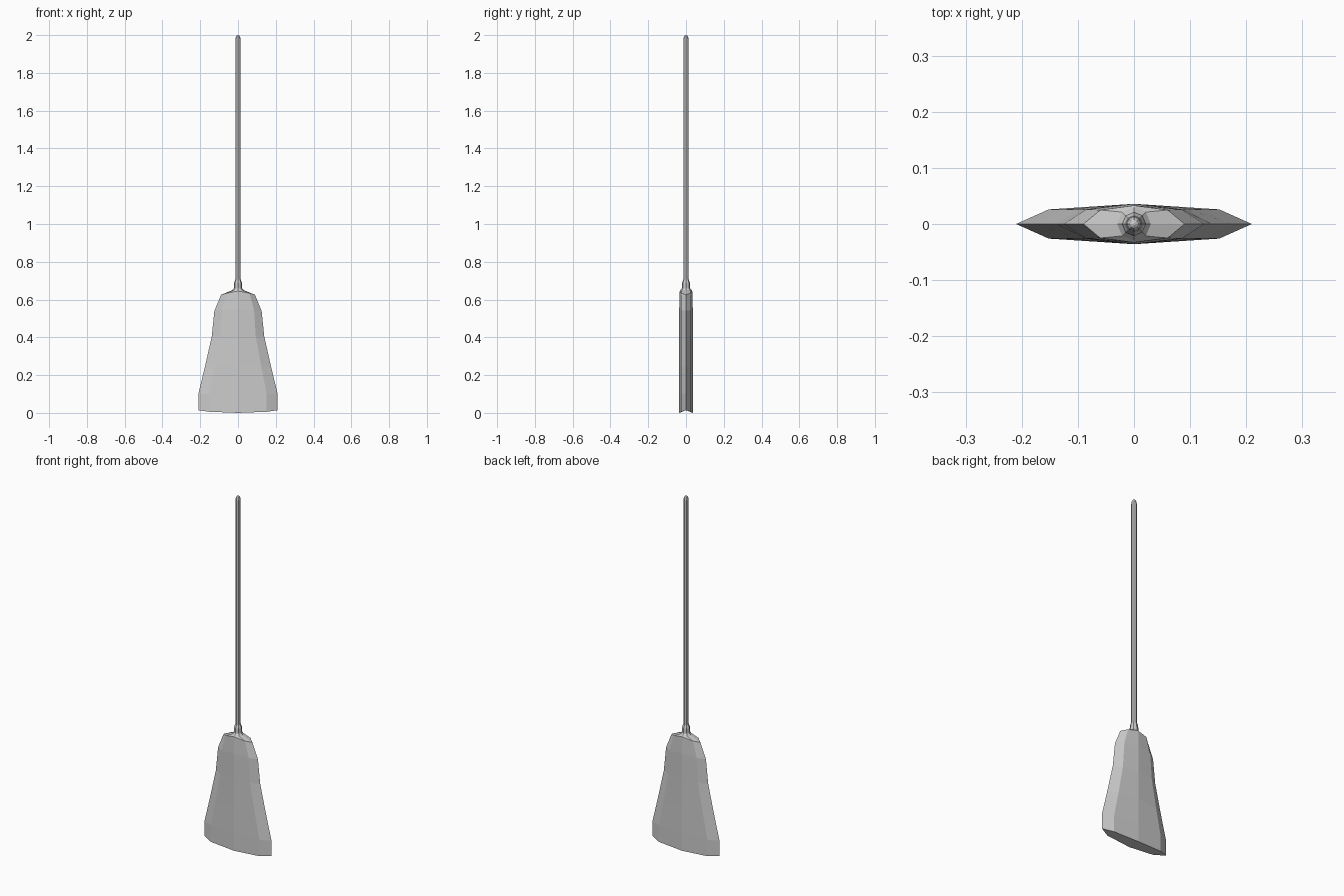
import bpy, bmesh
from math import cos, sin, pi

if "Cube" in bpy.data.objects:
    bpy.data.objects.remove(bpy.data.objects["Cube"])


def loft(name, rings):
    """Skin a stack of equal-sized rings and cap both ends."""
    bm = bmesh.new()
    loops = [[bm.verts.new(p) for p in ring] for ring in rings]
    n = len(loops[0])
    for a, b in zip(loops, loops[1:]):
        for i in range(n):
            j = (i + 1) % n
            bm.faces.new((a[i], a[j], b[j], b[i]))
    bm.faces.new(loops[0][::-1])
    bm.faces.new(loops[-1])
    bmesh.ops.recalc_face_normals(bm, faces=bm.faces)
    mesh = bpy.data.meshes.new(name)
    bm.to_mesh(mesh)
    bm.free()
    obj = bpy.data.objects.new(name, mesh)
    bpy.context.collection.objects.link(obj)
    return obj


def head_ring(tip_x, mid_x, mid_y, y, tip_z, mid_z, z):
    """Flattened eight-sided section, symmetric in x and y."""
    return [(tip_x, 0, tip_z), (mid_x, mid_y, mid_z), (0, y, z), (-mid_x, mid_y, mid_z),
            (-tip_x, 0, tip_z), (-mid_x, -mid_y, mid_z), (0, -y, z), (mid_x, -mid_y, mid_z)]


def round_ring(r, z):
    return [(r * cos(i * pi / 4), r * sin(i * pi / 4), z) for i in range(8)]


# Bristle head: flared bottom, narrow waist, sloped shoulders into the neck
loft("bristle_head", [
    head_ring(0.21, 0.152, 0.026, 0.036, 0.014, 0.006, 0.0),
    head_ring(0.21, 0.152, 0.026, 0.036, 0.10, 0.10, 0.10),
    head_ring(0.175, 0.123, 0.026, 0.036, 0.245, 0.245, 0.245),
    head_ring(0.139, 0.094, 0.026, 0.036, 0.405, 0.405, 0.405),
    head_ring(0.125, 0.085, 0.026, 0.036, 0.54, 0.545, 0.55),
    head_ring(0.09, 0.06, 0.025, 0.033, 0.625, 0.634, 0.645),
    round_ring(0.030, 0.650),
    round_ring(0.022, 0.660),
])

# Collar where the handle enters the head
loft("collar", [round_ring(0.022, 0.660), round_ring(0.021, 0.688),
                round_ring(0.015, 0.705)])

# Long handle with a rounded tip
loft("handle", [round_ring(r, z) for r, z in
                ((0.014, 0.69), (0.014, 1.975), (0.012, 1.988), (0.007, 1.997), (0.002, 2.0))])
